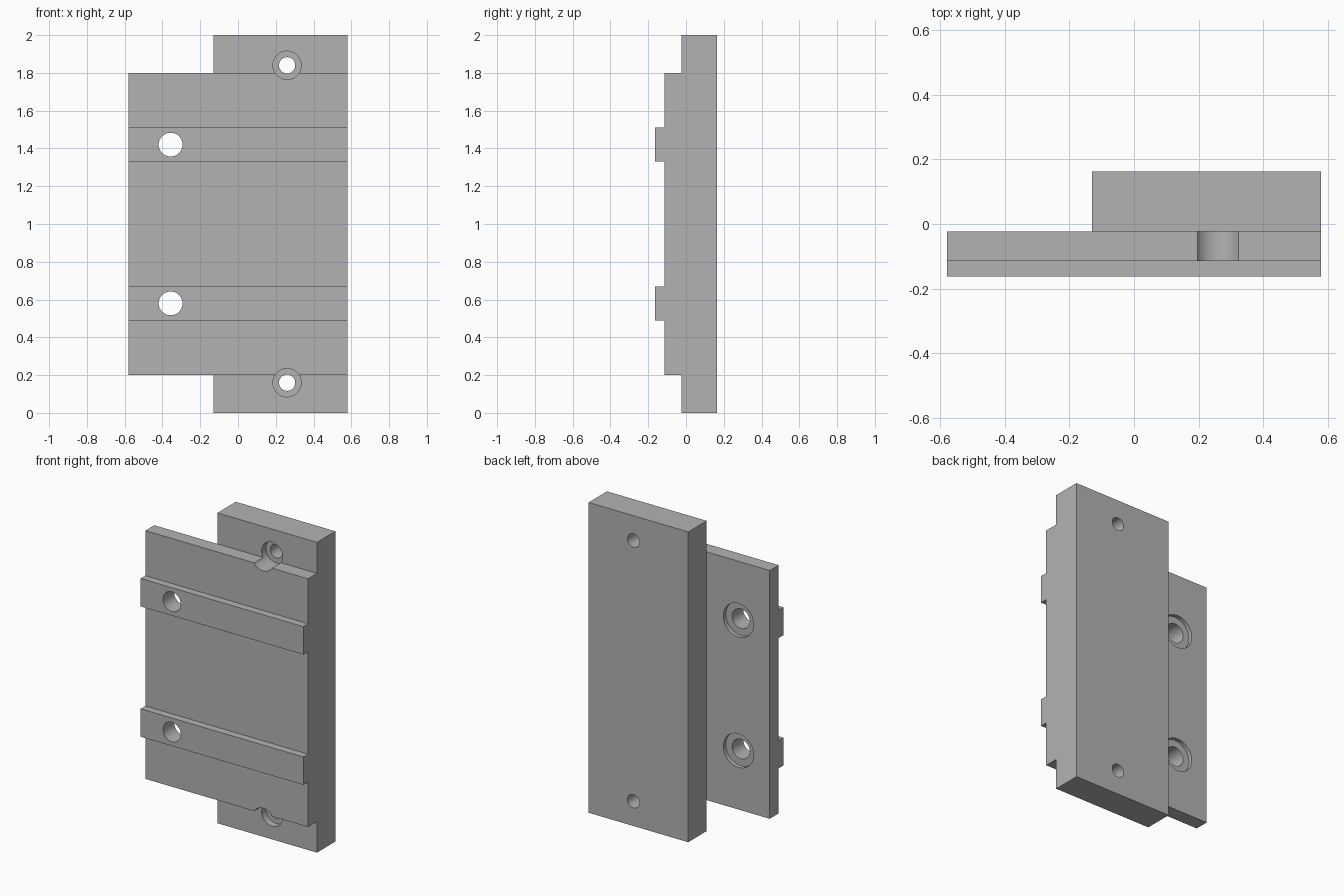
import bpy
import math

cube = bpy.data.objects.get("Cube")
if cube:
    bpy.data.objects.remove(cube, do_unlink=True)

grey = bpy.data.materials.new("plain_grey")
grey.use_nodes = True
colour = (0.45, 0.45, 0.45, 1)
grey.diffuse_color = colour
grey.node_tree.nodes["Principled BSDF"].inputs["Base Color"].default_value = colour

BACK, JOINT, FACE, RIB = 0.163, -0.024, -0.115, -0.163   # depth levels
RIGHT, STEP, LEFT = -0.58, -0.13, 0.58                   # width levels


def prism(name, profile, x0, x1):
    """Extrude a (y, z) side profile along x."""
    n = len(profile)
    verts = [(x, y, z) for x in (x0, x1) for y, z in profile]
    faces = [tuple(range(n))[::-1], tuple(range(n, 2 * n))]
    faces += [(i, (i + 1) % n, (i + 1) % n + n, i + n) for i in range(n)]
    mesh = bpy.data.meshes.new(name)
    mesh.from_pydata(verts, [], faces)
    mesh.materials.append(grey)
    obj = bpy.data.objects.new(name, mesh)
    bpy.context.collection.objects.link(obj)
    bpy.context.view_layer.objects.active = obj
    bpy.ops.object.mode_set(mode='EDIT')
    bpy.ops.mesh.select_all(action='SELECT')
    bpy.ops.mesh.normals_make_consistent(inside=False)
    bpy.ops.object.mode_set(mode='OBJECT')
    return obj


def combine(target, other, operation):
    """Apply a boolean and remove the helper."""
    mod = target.modifiers.new("combine", 'BOOLEAN')
    mod.operation, mod.solver, mod.object = operation, 'EXACT', other
    bpy.context.view_layer.objects.active = target
    bpy.ops.object.modifier_apply(modifier=mod.name)
    bpy.data.objects.remove(other, do_unlink=True)


def drill(target, x, z, radius, y0, y1):
    """Cut a round hole along y."""
    bpy.ops.mesh.primitive_cylinder_add(
        vertices=64, radius=radius, depth=y1 - y0,
        location=(x, (y0 + y1) / 2, z), rotation=(math.pi / 2, 0, 0))
    cutter = bpy.context.object
    cutter.hide_render = True
    cutter.data.materials.append(grey)
    combine(target, cutter, 'DIFFERENCE')


# Front plate with two raised ribs
outline = [(JOINT, 0.2), (FACE, 0.2)]
for low, high in ((0.49, 0.67), (1.33, 1.51)):
    outline += [(FACE, low), (RIB, low), (RIB, high), (FACE, high)]
outline += [(FACE, 1.8), (JOINT, 1.8)]
bracket = prism("mounting_bracket", outline, RIGHT, LEFT)

# Thick rear block
block = prism("rear_block", [(JOINT, 0), (BACK, 0), (BACK, 2), (JOINT, 2)], STEP, LEFT)
combine(bracket, block, 'UNION')

for side in (-1, 1):
    # Block screw holes, counterbored from the front
    z = 1 + side * 0.84
    drill(bracket, 0.26, z, 0.075, -0.3, 0.02)
    drill(bracket, 0.26, z, 0.043, -0.3, 0.3)
    # Plate holes, counterbored from the back
    z = 1 + side * 0.42
    drill(bracket, -0.357, z, 0.108, JOINT - 0.026, 0.1)
    drill(bracket, -0.357, z, 0.063, -0.3, 0.3)

bpy.ops.object.select_all(action='DESELECT')
bracket.select_set(True)
bpy.context.view_layer.objects.active = bracket
bpy.ops.object.shade_smooth_by_angle(angle=math.radians(30))
